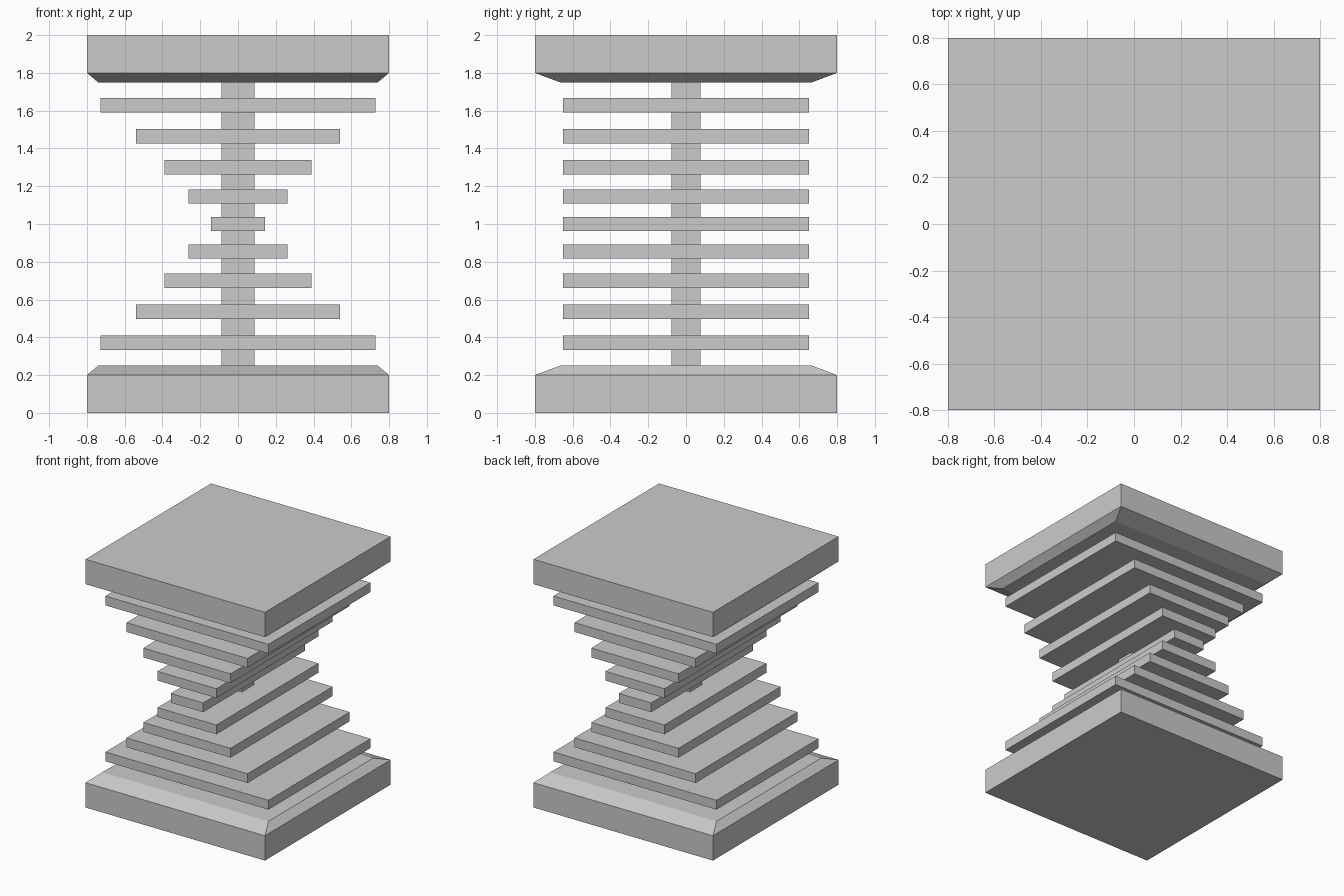
import bpy, bmesh

if "Cube" in bpy.data.objects:
    bpy.data.objects.remove(bpy.data.objects["Cube"])


def make_object(name, bm):
    bmesh.ops.recalc_face_normals(bm, faces=bm.faces)
    mesh = bpy.data.meshes.new(name)
    bm.to_mesh(mesh)
    bm.free()
    obj = bpy.data.objects.new(name, mesh)
    bpy.context.collection.objects.link(obj)
    return obj


def lofted_block(name, sections):
    """Stack of rectangles (half x, half y, z) joined into a closed solid."""
    bm = bmesh.new()
    rings = [[bm.verts.new((sx * hx, sy * hy, z))
              for sx, sy in ((-1, -1), (1, -1), (1, 1), (-1, 1))]
             for hx, hy, z in sections]
    for low, high in zip(rings, rings[1:]):
        for i in range(4):
            j = (i + 1) % 4
            bm.faces.new((low[i], low[j], high[j], high[i]))
    bm.faces.new(rings[0])
    bm.faces.new(rings[-1])
    return make_object(name, bm)


def box(name, hx, hy, z0, z1):
    return lofted_block(name, [(hx, hy, z0), (hx, hy, z1)])


# Base and cap: square slabs with a bevelled inner face, mirrored about z = 1
slab = [(0.80, 0.80, 0.0), (0.80, 0.80, 0.20), (0.74, 0.667, 0.25)]
lofted_block("base", slab)
lofted_block("cap", [(hx, hy, 2 - z) for hx, hy, z in slab])

# Central post
box("post", 0.088, 0.077, 0.25, 1.75)

# Hourglass stack of slats: (distance from middle, half width)
slats = [(0.0, 0.144), (0.146, 0.262), (0.30, 0.389),
         (0.4645, 0.54), (0.6285, 0.727)]
for i, (offset, half_width) in enumerate(slats):
    for side, sign in (("upper", 1), ("lower", -1)):
        if i == 0 and sign < 0:
            continue
        name = "middle_slat" if i == 0 else f"{side}_slat_{i}"
        z = 1 + sign * offset
        box(name, half_width, 0.65, z - 0.0375, z + 0.0375)
